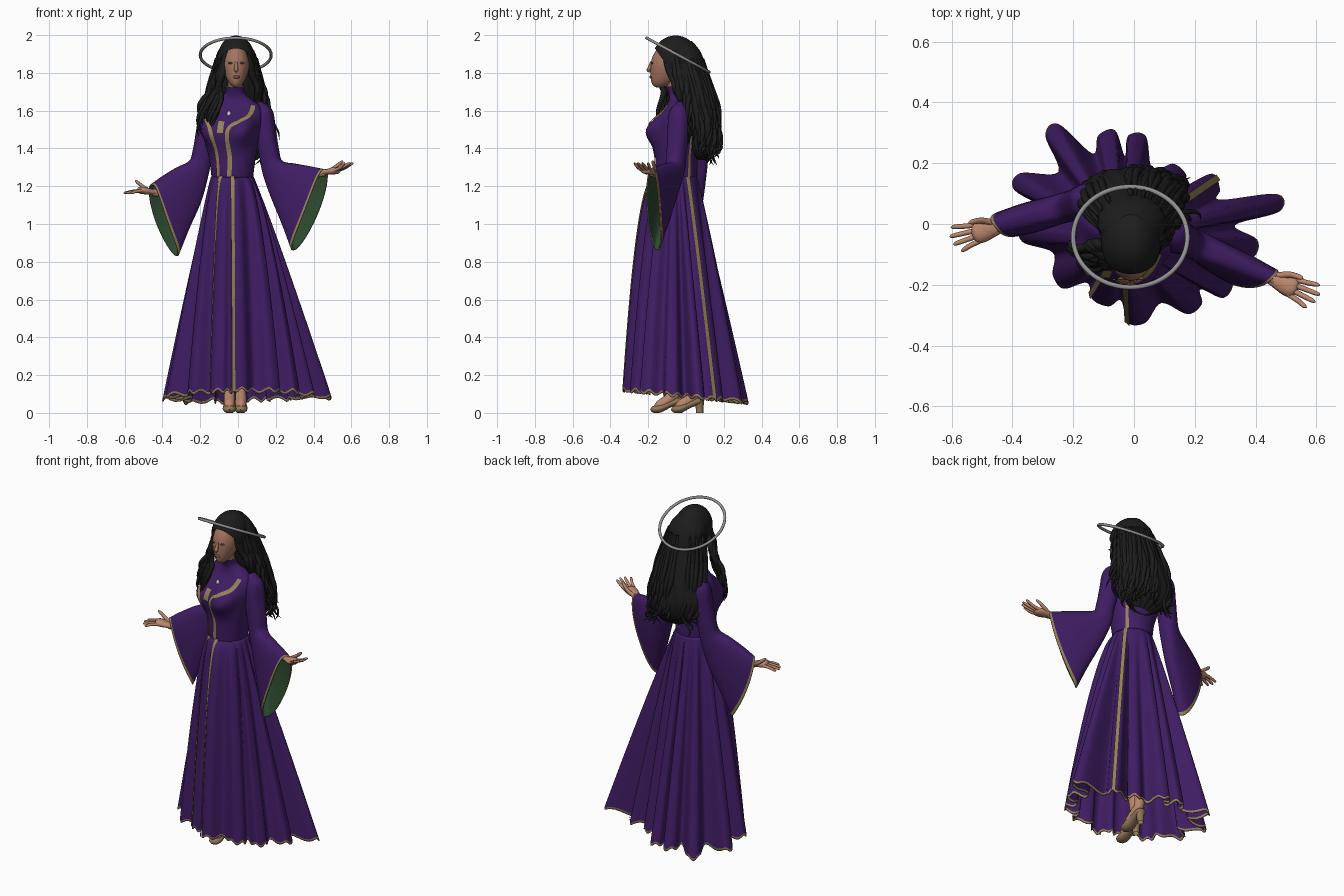
import bpy, bmesh, math, random
from mathutils import Vector as V

random.seed(4)
if "Cube" in bpy.data.objects:
    bpy.data.objects.remove(bpy.data.objects["Cube"])


def material(name, *rgb):
    m = bpy.data.materials.new(name)
    m.use_nodes = True
    m.diffuse_color = (*rgb, 1)
    m.node_tree.nodes["Principled BSDF"].inputs["Base Color"].default_value = (*rgb, 1)
    return m


PURPLE = material("purple cloth", .05, .012, .125)
GOLD = material("gold trim", .3, .22, .095)
GREEN = material("green lining", .026, .07, .028)
SKIN = material("skin", .49, .24, .15)
FACE = material("face skin", .37, .175, .115)
BLUSH = material("dark skin", .2, .085, .06)
HAIR = material("black hair", .012, .012, .012)
SILVER = material("grey metal", .28, .28, .28)
TAN = material("tan shoe", .27, .18, .095)
PEARL = material("pale pearl", .6, .58, .6)


def spline(pts, t, closed=False):
    """Smooth curve through tuples, t from 0 to 1."""
    n = len(pts)
    m = n if closed else n - 1
    t = (t % 1 if closed else min(max(t, 0), 1)) * m
    i = min(int(t), m - 1)
    f = t - i
    get = lambda k: pts[k % n] if closed else pts[min(max(k, 0), n - 1)]
    return [b + f * ((c - a) + f * (2 * a - 5 * b + 4 * c - d + f * (3 * (b - c) + d - a))) / 2
            for a, b, c, d in zip(get(i - 1), get(i), get(i + 1), get(i + 2))]


def finish(name, bm, mats):
    for f in bm.faces:
        f.smooth = True
    me = bpy.data.meshes.new(name)
    bm.to_mesh(me)
    bm.free()
    for m in mats:
        me.materials.append(m)
    ob = bpy.data.objects.new(name, me)
    bpy.context.collection.objects.link(ob)
    return ob


def loft(name, func, nu, nv, mats, rule=lambda v: 0, closed=True, thick=0):
    """Surface from func(u, v); rule picks the material by row."""
    bm = bmesh.new()
    cols = nu if closed else nu + 1
    g = [[bm.verts.new(func(i / nu, j / nv)) for i in range(cols)] for j in range(nv + 1)]
    for j in range(nv):
        for i in range(nu):
            k = (i + 1) % cols
            f = bm.faces.new((g[j][i], g[j][k], g[j + 1][k], g[j + 1][i]))
            f.material_index = rule((j + .5) / nv)
    bmesh.ops.recalc_face_normals(bm, faces=bm.faces)
    ob = finish(name, bm, mats)
    if thick:
        s = ob.modifiers.new("cloth", "SOLIDIFY")
        s.thickness, s.offset, s.material_offset = thick, -1, 1


def tube(name, path, mat, nu=10, nv=14, flat=1):
    """Tapered tube through (x, y, z, radius) points."""
    span = V(path[-1][:3]) - V(path[0][:3])
    ref = V((1, 0, 0)) if abs(span.normalized().z) > .8 else V((0, 0, 1))

    def func(u, v):
        p = spline(path, v)
        t = V(spline(path, v + .02)[:3]) - V(spline(path, v - .02)[:3])
        a = t.cross(ref).normalized()
        b = a.cross(t).normalized()
        w = math.tau * u
        return V(p[:3]) + (a * math.cos(w) + b * math.sin(w) * flat) * p[3]
    loft(name, func, nu, nv, [mat])


def ball(name, loc, size, mat, edit=lambda bm: None):
    bm = bmesh.new()
    bmesh.ops.create_uvsphere(bm, u_segments=32, v_segments=20, radius=1)
    for v in bm.verts:
        v.co = V([v.co[k] * size[k] for k in range(3)]) + V(loc)
    edit(bm)
    finish(name, bm, [mat])


def ribbon(name, func, path, half=.01, nv=40):
    """Thin gold strip lying on the surface func along (u, v) points."""
    def strip(s, t):
        at = lambda q: V(func(*spline(path, q)))
        u, v = spline(path, t)
        p, e = V(func(u, v)), .004
        n = (V(func(u + e, v)) - V(func(u - e, v))).cross(
            V(func(u, min(v + e, 1))) - V(func(u, max(v - e, 0)))).normalized()
        if n.dot(p - V((-.02, -.04, p.z))) < 0:
            n = -n
        side = n.cross(at(min(t + .02, 1)) - at(max(t - .02, 0))).normalized()
        return p + side * half * (2 * s - 1) + n * .005
    loft(name, strip, 2, nv, [GOLD], closed=False)


# Skirt: broad rounded folds with narrow valleys, opening from waist to hem
PEAKS = [(.475, .07), (.27, .14), (.15, .18), (.01, .29), (-.09, .3), (-.27, .31), (-.385, .14),
         (-.37, -.03), (-.25, -.19), (-.11, -.26), (.01, -.325), (.2, -.28), (.31, -.22), (.4, -.08)]
HEM = []
for a, b in zip(PEAKS, PEAKS[1:] + PEAKS[:1]):
    p, q = V(a), V(b)
    t = V((-p.y, p.x)).normalized() * .029
    HEM += [tuple(p - t), tuple(p + t), tuple((p + q) / 2 * (.86 if p.y + q.y < -.2 else .76))]


def skirt(u, v):
    hx, hy = spline(HEM, u, True)
    a = math.atan2(hy + .03, hx + .02)
    wx, wy = -.03 + .113 * math.cos(a), -.05 + .11 * math.sin(a)
    f = v ** (.93 + .48 * min(0, math.sin(a)))
    hem_z = .085 - .1 * hy + .01 * math.sin(u * 40 * math.tau)
    return wx + (hx - wx) * f, wy + (hy - wy) * f, 1.25 + (hem_z - 1.25) * v


loft("skirt", skirt, 252, 90, [PURPLE, PURPLE, GOLD], lambda v: 2 if v > .989 else 0, thick=.006)
for name, idx in (("skirt_trim_right", 26.75), ("skirt_trim_centre", 30), ("skirt_trim_side", 3.6)):
    ribbon(name, skirt, [(idx / len(HEM), 0), (idx / len(HEM), 1)], .0115)

# Bodice: rows of z, centre x, centre y, half width, half depth, turned to one side
ROWS = [(1.21, -.03, -.05, .108, .104), (1.27, -.03, -.05, .113, .11), (1.35, -.03, -.05, .125, .11),
        (1.45, -.035, -.045, .148, .115), (1.55, -.03, -.03, .165, .105), (1.62, -.025, -.02, .15, .075),
        (1.66, -.02, -.025, .095, .06), (1.69, -.015, -.04, .054, .052), (1.73, -.015, -.06, .047, .047)]
TURN = math.radians(-18)


def bodice(u, v):
    z, cx, cy, rx, ry = spline(ROWS, v)
    a = math.tau * u
    deg = (math.degrees(a) + 180) % 360 - 180
    bust = sum(math.exp(-((deg + 90 + s) / 24) ** 2) for s in (-28, 28))
    bust *= .057 * math.exp(-((z - 1.495) / .075) ** 2)
    x, y = (rx + bust) * math.cos(a), (ry + bust) * math.sin(a)
    c, s = math.cos(TURN), math.sin(TURN)
    return cx + c * x - s * y, cy + s * x + c * y, z


loft("bodice", bodice, 64, 48, [PURPLE, GOLD], lambda v: v > .985)
for name, pts, half in (("bodice_trim_right", [(-113, .75), (-112, 2), (-109, 3.4), (-126, 4.1)], .0105),
                        ("bodice_trim_left", [(-80, .75), (-80, 2), (-82, 3.4), (-66, 3.9), (-48, 4.3), (-34, 5.1)], .012),
                        ("bodice_seam_back", [(54, .75), (58, 2.5), (60, 4)], .009),
                        ("bodice_seam_left", [(22, 2.6), (24, 3.4), (26, 4.5)], .007),
                        ("bodice_seam_right", [(143, 2.6), (141, 3.4), (139, 4.5)], .007),
                        ("chest_ornament", [(-95, 3.3), (-95, 3.6), (-95, 3.9)], .016)):
    ribbon(name, bodice, [(d / 360, r / 8) for d, r in pts], half)
ball("brooch", bodice(-86 / 360, 4.4 / 8), (.011, .008, .018), PEARL)

# Sleeve rings: top reach, top z, bottom reach, bottom z, half width, flare, bottom sideways shift
UPPER = [(.0, 1.65, -.05, 1.6, .03, 0, 0), (.06, 1.605, -.05, 1.52, .056, 0, 0), (.08, 1.5, -.025, 1.47, .056, 0, 0),
         (.098, 1.4, 0, 1.36, .052, 0, 0), (.12, 1.335, .02, 1.26, .05, 0, 0)]
LEFT = [(.2, 1.32, .07, 1.14, .05, .004, -.01), (.29, 1.305, .145, .99, .052, .012, -.025),
        (.37, 1.29, .205, .86, .048, .022, -.04)]
RIGHT = [(.19, 1.3, .06, 1.12, .05, .004, 0), (.265, 1.255, .13, .97, .052, .012, 0), (.33, 1.21, .19, .83, .048, .02, 0)]


def arm(side, base, d, rings, wrist, wz, rise):
    d = V(d).normalized()
    n = V((-d.y, d.x, 0)) * (1 if d.x > 0 else -1)
    at = lambda s, o, z: V((base[0], base[1], z)) + d * s + n * o

    def sleeve(u, v):
        ts, tz, bs, bz, hw, flare, shift = spline(rings, v)
        top, bot = at(ts, 0, tz), at(bs, shift, bz)
        c, s = math.cos(math.tau * u), math.sin(math.tau * u)
        s = math.copysign(abs(s) ** .7, s)
        # the opening bows outward below the wrist
        bow = d * flare * (s + .9 * (1 - c * c))
        return (top + bot) / 2 + (top - bot) / 2 * c + n * hw * s + bow
    loft(side + "_sleeve", sleeve, 40, 70, [PURPLE, GREEN, GOLD, GREEN],
         lambda v: 2 if v > .97 else 0, thick=.007)
    pt = lambda s, o, z, r: (*at(wrist + s, o, wz + z), r)
    tube(side + "_forearm", [pt(-.16, 0, -.015, .032), pt(-.08, 0, -.008, .026), pt(0, 0, 0, .02), pt(.02, 0, .003, .02)], SKIN)
    tube(side + "_palm", [pt(-.01, 0, 0, .019), pt(.03, 0, .006, .029), pt(.065, 0, .012, .036),
                          pt(.09, 0, .015, .03), pt(.1, 0, .016, .002)], SKIN, flat=.55)
    for k in range(4):
        o, reach = (k - 1.5) * .017, (.15, .168, .172, .16)[k]
        tube(f"{side}_finger_{k + 1}", [pt(.07, o, .012, .009), pt(.115, o * 1.3, .012 + rise * .4, .0085),
                                        pt(reach - .01, o * 1.6, .01 + rise, .007),
                                        pt(reach, o * 1.65, .01 + rise, .001)], SKIN, 8, 8)
    tube(side + "_thumb", [pt(.02, .015, .005, .012), pt(.055, .035, .03, .01),
                           pt(.09, .04, .058, .008), pt(.1, .04, .065, .001)], SKIN, 8, 8)


arm("left", (.12, -.03), (.914, -.406, 0), UPPER + LEFT, .36, 1.27, .04)
arm("right", (-.14, .08), (-.96, -.28, 0), UPPER + RIGHT, .31, 1.165, -.01)


# Head with narrowed jaw, and simple features
def jaw(bm):
    for v in bm.verts:
        low = max(0, (1.84 - v.co.z) / .12)
        v.co.x = -.01 + (v.co.x + .01) * (1 - .2 * low)
        v.co.y -= .045 * low * low


ball("head", (-.01, -.1, 1.835), (.07, .087, .113), FACE, jaw)
tube("neck", [(-.015, -.04, 1.66, .04), (-.015, -.065, 1.74, .038), (-.01, -.08, 1.82, .04)], FACE, 20)
tube("nose", [(-.01, -.183, 1.86, .006), (-.01, -.192, 1.828, .01), (-.01, -.197, 1.815, .011), (-.01, -.186, 1.805, .004)], FACE)
ball("lips", (-.01, -.187, 1.778), (.02, .007, .008), BLUSH)
for side, s in (("left", 1), ("right", -1)):
    ball(side + "_eye", (-.01 + s * .03, -.179, 1.852), (.014, .005, .005), BLUSH)
    ball(side + "_ear", (-.01 + s * .073, -.085, 1.835), (.01, .018, .028), FACE)


# Hair: cap open at the face, long back mass, loose wavy locks
def open_face(bm):
    for co, no in (((0, -.12, 1.866), (0, 1, .7)), ((0, 0, 1.82), (0, 0, 1))):
        bmesh.ops.bisect_plane(bm, geom=bm.verts[:] + bm.edges[:] + bm.faces[:],
                               plane_co=co, plane_no=no, clear_inner=True)


ball("hair_cap", (-.01, -.055, 1.868), (.1, .125, .13), HAIR, open_face)
MASS = [(1.97, -.01, -.02, .05, .05), (1.9, -.01, -.005, .103, .088), (1.76, 0, .025, .13, .1), (1.62, -.01, .07, .16, .095),
        (1.5, -.01, .1, .17, .085), (1.41, .01, .1, .145, .07), (1.34, .03, .09, .07, .03)]


def mass(u, v):
    z, cx, cy, rx, ry = spline(MASS, v)
    k = 1 + .05 * v * math.sin(math.tau * (17 * u + .6 * math.sin(5 * v)))
    return cx + rx * k * math.cos(math.tau * u), cy + ry * k * math.sin(math.tau * u), z


loft("hair_back", mass, 136, 40, [HAIR])


def lock(name, points, r, wave):
    ph = random.uniform(0, math.tau)
    path = []
    for i in range(13):
        x, y, z = spline(points, i / 12)
        w = wave * i / 12
        path.append((x + w * math.sin(ph + i * 1.3), y + w * math.cos(ph + i * 1.3), z,
                     r * min(1, .25 + i / 5) * (1 - (i / 12) ** 3) + .001))
    tube(name, path, HAIR, 7, 36)


for i in range(34):
    u = random.uniform(-.06, .56)
    a, b, c = V(mass(u, .2)), V(mass(u, .5)), V(mass(u, .78))
    tip = c + V((random.uniform(-.045, .045), -.01, random.uniform(-.13, 0)))
    lock("hair_lock_back", [a, b, c, tip], .014, .016)
for i in range(12):
    o = i / 11
    lock("hair_lock_right", [(-.06 - .03 * o, -.13 + .06 * o, 1.92), (-.085 - .02 * o, -.13 + .06 * o, 1.8),
                             (-.1 - .08 * o, -.13 + .06 * o, 1.66),
                             (-.15 - .07 * o, -.15 + .07 * o, 1.56 - .12 * random.random())], .018, .018)
for i in range(8):
    o = i / 7
    lock("hair_lock_left", [(.05 + .03 * o, -.12 + .06 * o, 1.92), (.08 + .025 * o, -.08 + .06 * o, 1.78),
                            (.11 + .04 * o, -.03 + .05 * o, 1.66),
                            (.13 + .08 * o, .03, 1.52 - .1 * random.random())], .017, .017)

# Tilted halo
bpy.ops.mesh.primitive_torus_add(location=(-.012, -.043, 1.895), rotation=(math.radians(-28.5), 0, 0),
                                 major_radius=.188, minor_radius=.008, major_segments=72, minor_segments=10)
halo = bpy.context.object
halo.name = "halo"
halo.data.materials.append(SILVER)
halo.data.polygons.foreach_set("use_smooth", [True] * len(halo.data.polygons))

# Legs and heeled shoes
for side, x, y in (("right", -.045, -.09), ("left", .015, .02)):
    tube(side + "_leg", [(x, -.02, .6, .05), (x, y + .04, .3, .04), (x, y + .045, .13, .028),
                         (x, y + .01, .08, .03), (x, y - .05, .038, .027), (x, y - .085, .024, .005)], SKIN, 14, 24)
    tube(side + "_shoe", [(x, y + .075, .075, .005), (x, y + .06, .068, .03), (x, y, .045, .031),
                          (x, y - .05, .023, .036), (x, y - .085, .018, .028), (x, y - .1, .016, .002)], TAN, 14, 24, .62)
    tube(side + "_heel", [(x, y + .05, .075, .028), (x, y + .052, .03, .021), (x, y + .052, 0, .02)], TAN)
